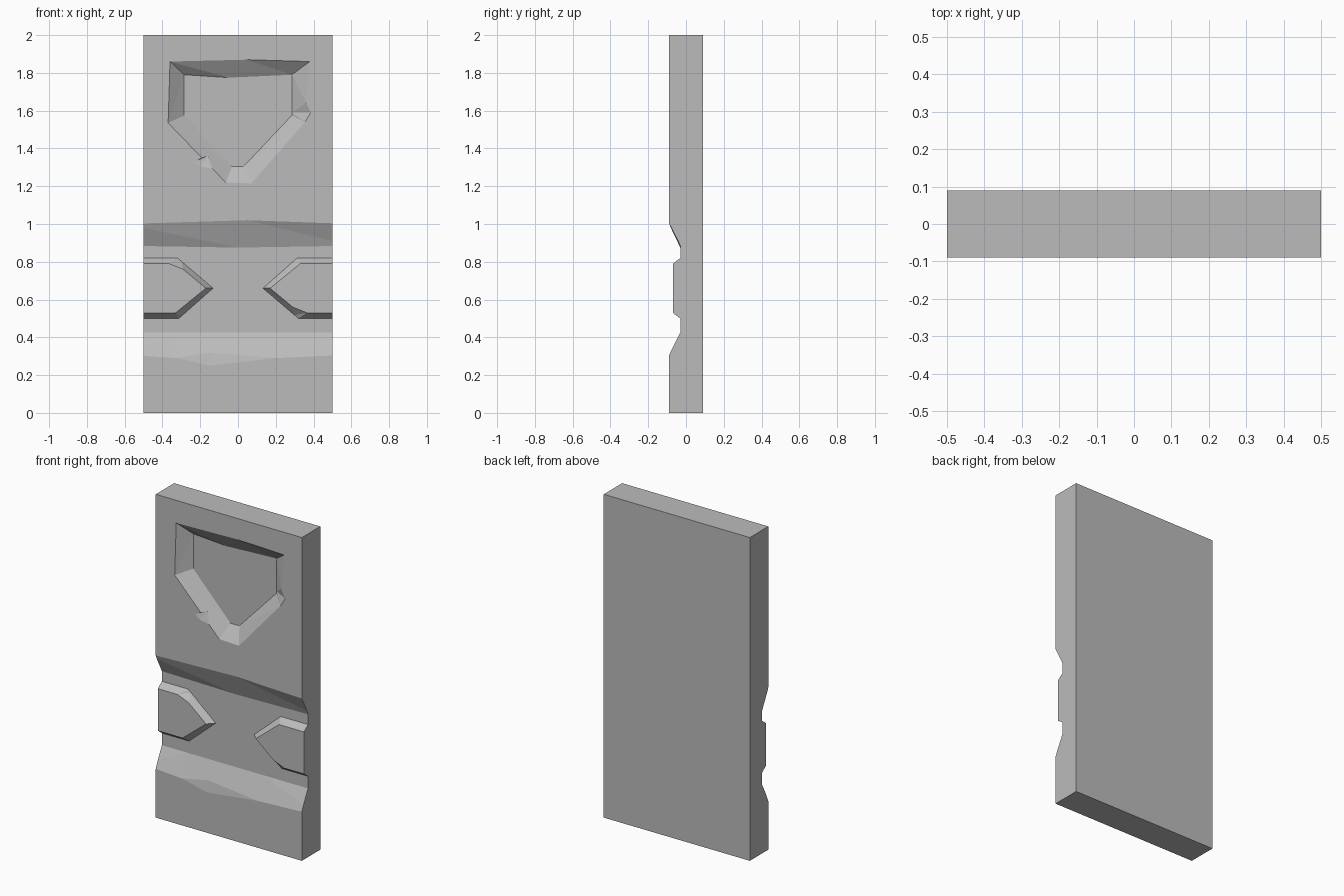
import bpy, bmesh

cube = bpy.data.objects.get("Cube")
if cube:
    bpy.data.objects.remove(cube, do_unlink=True)

FRONT, FLOOR, PLATE = -0.09, -0.03, -0.07

# Single stone colour
stone = bpy.data.materials.new("grey_stone")
stone.use_nodes = True
stone.diffuse_color = (0.5, 0.5, 0.5, 1)
shader = stone.node_tree.nodes["Principled BSDF"]
shader.inputs["Base Color"].default_value = (0.5, 0.5, 0.5, 1)
shader.inputs["Roughness"].default_value = 0.8


def loft(name, rings):
    """Closed solid through rings of (x, z) points, each at its own y."""
    bm = bmesh.new()
    loops = [[bm.verts.new((x, y, z)) for x, z in pts] for y, pts in rings]
    for a, b in zip(loops, loops[1:]):
        for i in range(len(a)):
            j = (i + 1) % len(a)
            bm.faces.new((a[i], a[j], b[j], b[i]))
    bmesh.ops.triangulate(bm, faces=bm.faces[:])
    bm.faces.new(loops[0])
    bm.faces.new(loops[-1])
    bmesh.ops.recalc_face_normals(bm, faces=bm.faces[:])
    mesh = bpy.data.meshes.new(name)
    bm.to_mesh(mesh)
    bm.free()
    mesh.materials.append(stone)
    obj = bpy.data.objects.new(name, mesh)
    bpy.context.collection.objects.link(obj)
    return obj


def cut(target, name, inner, outer, depth=FLOOR):
    """Carve a sloping-walled hollow into the front face."""
    cutter = loft(name, [(depth, inner), (FRONT, outer), (FRONT - 0.1, outer)])
    cutter.hide_render = True
    mod = target.modifiers.new(name, 'BOOLEAN')
    mod.operation, mod.solver, mod.object = 'DIFFERENCE', 'EXACT', cutter
    bpy.context.view_layer.objects.active = target
    bpy.ops.object.modifier_apply(modifier=name)
    bpy.data.objects.remove(cutter, do_unlink=True)


def chip(target, name, tip, depth, outer):
    """Knock a small pointed flake out of an edge."""
    x, z = tip
    e = 0.003
    cut(target, name, [(x - e, z), (x, z - e), (x + e, z), (x, z + e)], outer, depth)


# Slab
outline = [(-0.5, 0), (0.5, 0), (0.5, 2), (-0.5, 2)]
slab = loft("slab", [(FRONT, outline), (-FRONT, outline)])

# Shield-shaped recess
shield_floor = [(-0.285, 1.79), (-0.05, 1.775), (0.285, 1.79), (0.285, 1.62),
                (0.285, 1.59), (0.285, 1.575), (0.03, 1.305), (-0.03, 1.305),
                (-0.285, 1.575)]
shield_rim = [(-0.36, 1.86), (0.05, 1.87), (0.38, 1.86), (0.36, 1.64),
              (0.385, 1.59), (0.355, 1.54), (0.07, 1.215), (-0.065, 1.22),
              (-0.37, 1.535)]
cut(slab, "shield_recess", shield_floor, shield_rim)
chip(slab, "shield_chip", (-0.16, 1.36), -0.07,
     [(-0.23, 1.33), (-0.2, 1.305), (-0.12, 1.29), (-0.15, 1.37)])

# Wide groove across the slab
band_floor = [(-0.6, 0.885), (0, 0.875), (0.6, 0.885),
              (0.6, 0.425), (0.2, 0.425), (-0.32, 0.425), (-0.6, 0.425)]
band_rim = [(-0.6, 1.0), (0.05, 1.02), (0.6, 1.0),
            (0.6, 0.308), (0.2, 0.29), (-0.32, 0.29), (-0.6, 0.308)]
cut(slab, "band_groove", band_floor, band_rim)
chip(slab, "band_chip", (-0.15, 0.33), -0.075,
     [(-0.32, 0.29), (-0.15, 0.25), (0.2, 0.29), (-0.15, 0.36)])

# Raised pointed plates, one turned half a circle from the other
plate_base = [(-0.5, 0.82), (-0.32, 0.82), (-0.3, 0.803), (-0.132, 0.66),
              (-0.313, 0.5), (-0.5, 0.5)]
plate_top = [(-0.5, 0.79), (-0.365, 0.79), (-0.29, 0.76), (-0.17, 0.66),
             (-0.33, 0.53), (-0.5, 0.53)]


def turned(points):
    return [(-x, 1.32 - z) for x, z in points]


loft("right_plate", [(FLOOR, plate_base), (PLATE, plate_top)])
loft("left_plate", [(FLOOR, turned(plate_base)), (PLATE, turned(plate_top))])
